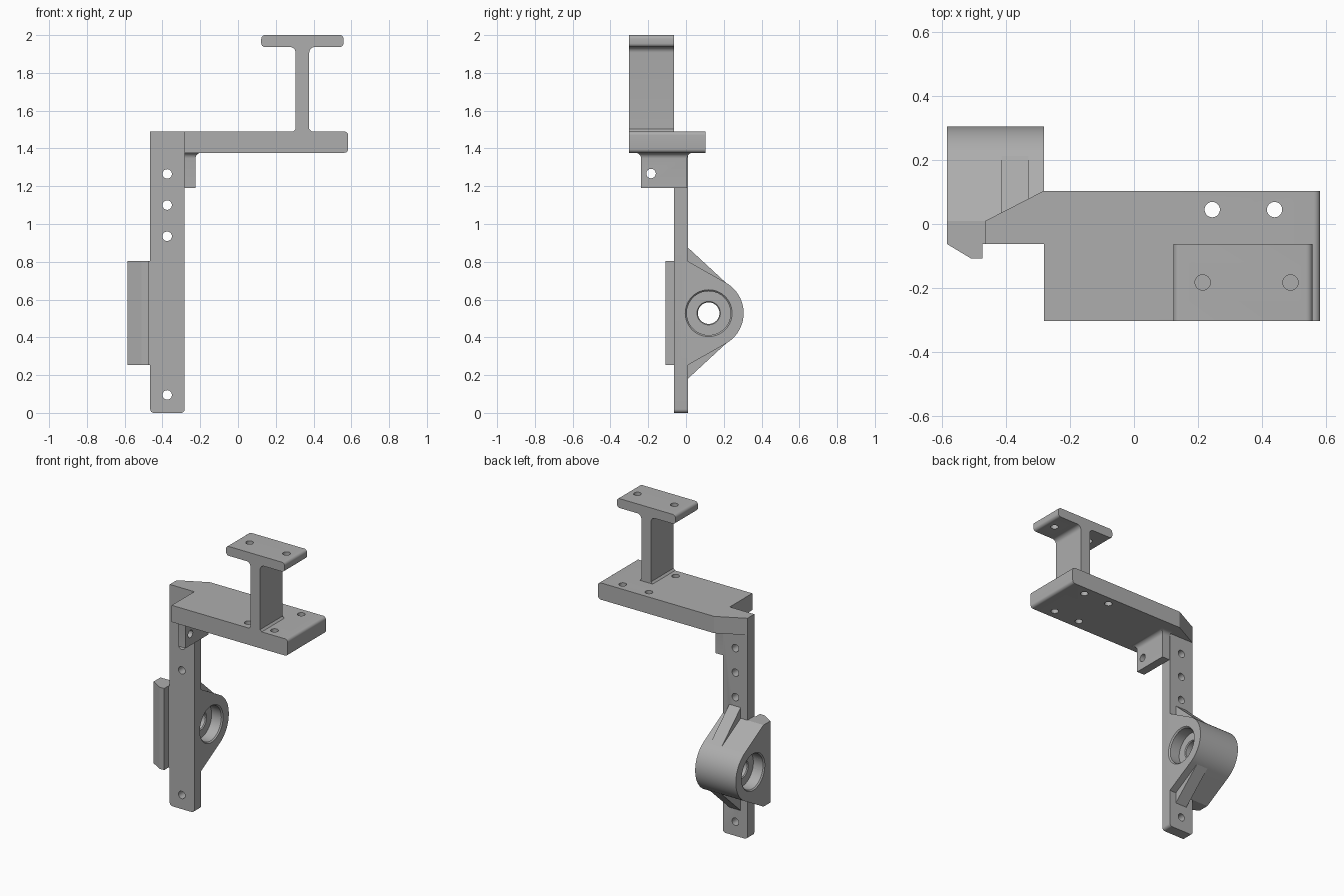
import bpy, bmesh, math
from mathutils import Vector

cube = bpy.data.objects.get("Cube")
if cube:
    bpy.data.objects.remove(cube, do_unlink=True)

grey = bpy.data.materials.new("plain grey")
grey.use_nodes = True
COLOUR = (0.42, 0.42, 0.42, 1)
grey.diffuse_color = COLOUR
grey.node_tree.nodes["Principled BSDF"].inputs["Base Color"].default_value = COLOUR

AXES = {"x": lambda u, v, d: (d, u, v),
        "y": lambda u, v, d: (u, d, v),
        "z": lambda u, v, d: (u, v, d)}


def loft(name, rings):
    """Solid through matching rings of points, capped at both ends."""
    bm = bmesh.new()
    loops = [[bm.verts.new(p) for p in ring] for ring in rings]
    n = len(loops[0])
    for a, b in zip(loops, loops[1:]):
        for i in range(n):
            j = (i + 1) % n
            bm.faces.new((a[i], a[j], b[j], b[i]))
    bm.faces.new(loops[0])
    bm.faces.new(loops[-1])
    bmesh.ops.recalc_face_normals(bm, faces=bm.faces)
    mesh = bpy.data.meshes.new(name)
    bm.to_mesh(mesh)
    bm.free()
    mesh.materials.append(grey)
    obj = bpy.data.objects.new(name, mesh)
    bpy.context.collection.objects.link(obj)
    return obj


def extrude(name, profile, axis, start, end):
    return loft(name, [[AXES[axis](u, v, d) for u, v in profile] for d in (start, end)])


def circle(u, v, r, n=40):
    return [(u + r * math.cos(math.tau * i / n), v + r * math.sin(math.tau * i / n))
            for i in range(n)]


def rounded(corners, steps=6):
    """Profile of (u, v, radius) corners with tangent arcs."""
    out = []
    for i, (u, v, r) in enumerate(corners):
        p = Vector((u, v))
        if r == 0:
            out.append((u, v))
            continue
        a = (Vector(corners[i - 1][:2]) - p).normalized() * r
        b = (Vector(corners[(i + 1) % len(corners)][:2]) - p).normalized() * r
        for k in range(steps + 1):
            t = math.pi / 2 * k / steps
            out.append(tuple(p + a * (1 - math.sin(t)) + b * (1 - math.cos(t))))
    return out


def cut(obj, cutters):
    bpy.context.view_layer.objects.active = obj
    for cutter in cutters:
        cutter.hide_render = True
        mod = obj.modifiers.new("cut", "BOOLEAN")
        mod.operation, mod.solver, mod.object = "DIFFERENCE", "EXACT", cutter
        bpy.ops.object.modifier_apply(modifier=mod.name)


def drill(obj, axis, centres, r, start, end):
    holes = [extrude("drill", circle(u, v, r), axis, start, end) for u, v in centres]
    cut(obj, holes)
    for h in holes:
        bpy.data.objects.remove(h, do_unlink=True)


LEFT, RIGHT, FRONT, BACK = -0.465, -0.282, -0.063, 0.01
ARM_LOW, ARM_TOP = 1.377, 1.49

# Upright post with mounting holes
post = extrude("post", rounded([(LEFT, 0, .02), (RIGHT, 0, .02), (RIGHT, ARM_LOW, 0),
                                (LEFT, ARM_LOW, 0)]), "y", FRONT, BACK)
drill(post, "y", [(-0.375, z) for z in (0.095, 0.935, 1.10, 1.265)], 0.025, -0.2, 0.2)

# Horizontal arm: root over the post, then a wide plate with a rounded end
root = extrude("arm_root", [(LEFT, FRONT), (RIGHT, FRONT), (RIGHT, 0.104), (LEFT, BACK)],
               "z", ARM_LOW, ARM_TOP)
arm = extrude("arm_plate", rounded([(RIGHT, ARM_LOW, 0), (0.583, ARM_LOW, .02),
                                    (0.583, ARM_TOP, .02), (RIGHT, ARM_TOP, 0)]),
              "y", -0.303, 0.104)
drill(arm, "z", [(x, y) for x in (0.245, 0.44) for y in (0.045, -0.24)], 0.024, 1.2, 1.7)

# Top bracket: flange on a web with filleted joints
half = [(0.048, ARM_TOP, 0), (0.036, ARM_TOP + 0.012, 0), (0.036, 1.937, .03),
        (0.218, 1.937, .02), (0.218, 2.0, .02)]
MID = 0.341
right_side = [(MID + u, v, r) for u, v, r in half]
left_side = [(MID - u, v, r) for u, v, r in reversed(half)]
bracket = extrude("top_bracket", rounded(right_side + left_side), "y", -0.303, FRONT)
drill(bracket, "z", [(0.215, -0.183), (0.49, -0.183)], 0.024, 1.9, 2.1)

# Side tab that flares into the underside of the arm
rings = []
flare = [math.radians(a) for a in range(0, 91, 15)]
for z, e in [(1.19, 0)] + [(ARM_LOW - 0.03 * (1 - math.sin(t)), 0.03 * (1 - math.cos(t)))
                           for t in flare]:
    rings.append([(RIGHT, -0.238 - e, z), (-0.225 + e, -0.238 - e, z),
                  (-0.225 + e, BACK - 0.004 + e, z), (RIGHT, BACK - 0.004 + e, z)])
tab = loft("side_tab", rings)
drill(tab, "x", [(-0.185, 1.267)], 0.025, -0.4, 0)

# Bearing housing: round nose with tangent sides
CY, CZ, R = 0.12, 0.528, 0.185
HOUSING_LOW, HOUSING_TOP, OUTER = CZ - 0.275, CZ + 0.275, -0.585
arc = [math.radians(-62 + 124 * i / 32) for i in range(33)]
nose = [(CY + R * math.cos(a), CZ + R * math.sin(a)) for a in arc]
housing = extrude("bearing_housing", [(BACK, HOUSING_LOW)] + nose + [(BACK, HOUSING_TOP)],
                  "x", OUTER, RIGHT)

# Front lip beside the post
lip = extrude("front_lip", [(OUTER, BACK), (OUTER, -0.063), (-0.51, -0.108), (-0.475, -0.108),
                            (-0.475, FRONT), (LEFT, FRONT), (LEFT, BACK)],
              "z", HOUSING_LOW, HOUSING_TOP)

# Stepped bore, the same from both ends
depth = [(-0.01, .124), (0, .124), (0.008, .116), (0.08, .116), (0.08, .062), (0.086, .057)]
steps = [(OUTER + d, r) for d, r in depth] + [(RIGHT - d, r) for d, r in reversed(depth)]
bore = loft("bore", [[(x, y, z) for y, z in circle(CY, CZ, r, 64)] for x, r in steps])
for part in (housing, lip, post):
    cut(part, [bore])
bpy.data.objects.remove(bore, do_unlink=True)

# Ribs above and below the housing
for name, s in (("upper_rib", 1), ("lower_rib", -1)):
    extrude(name, [(BACK, CZ + s * 0.347), (0.215, CZ + s * 0.158),
                   (0.15, CZ + s * 0.15), (BACK, CZ + s * 0.25)], "x", -0.415, -0.33)

# Smooth shading on curves, sharp edges elsewhere
bpy.ops.object.select_all(action="DESELECT")
for obj in bpy.context.collection.objects:
    if obj.type == "MESH":
        obj.select_set(True)
        bpy.context.view_layer.objects.active = obj
bpy.ops.object.shade_smooth_by_angle(angle=math.radians(30))
